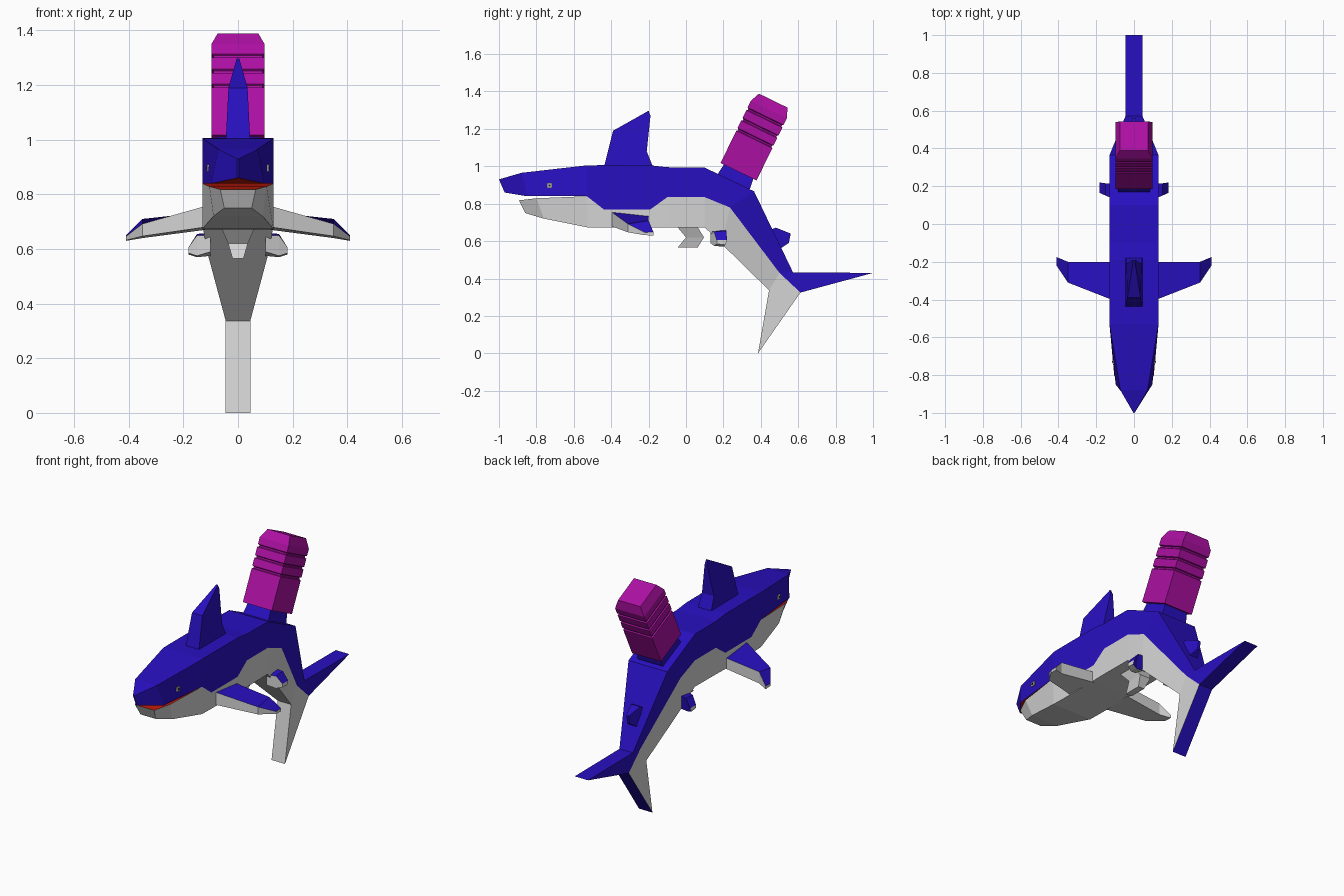
import bpy, bmesh, math
from mathutils import Matrix, Vector

if "Cube" in bpy.data.objects:
    bpy.data.objects.remove(bpy.data.objects["Cube"])


def material(name, rgb):
    m = bpy.data.materials.new(name)
    m.diffuse_color = (*rgb, 1)
    m.use_nodes = True
    m.node_tree.nodes["Principled BSDF"].inputs["Base Color"].default_value = m.diffuse_color
    return m


MATS = [material("blue", (0.021, 0.005, 0.53)),
        material("pale_grey", (0.66, 0.66, 0.66)),
        material("magenta", (0.41, 0.005, 0.36)),
        material("red", (0.5, 0.01, 0.003)),
        material("black", (0.01, 0.01, 0.01))]
BLUE, GREY, MAGENTA, RED, BLACK = range(5)


def loft(name, rings, color, matrix=None, drop=None):
    """Skin a list of equal-sized point rings; color is an index or rule(normal, centre)."""
    bm = bmesh.new()
    vs = [[bm.verts.new(p) for p in r] for r in rings]
    n = len(rings[0])
    for a, b in zip(vs, vs[1:]):
        for i in range(n):
            j = (i + 1) % n
            bm.faces.new((a[i], a[j], b[j], b[i]))
    bm.faces.new(vs[0])
    bm.faces.new(vs[-1])
    bmesh.ops.recalc_face_normals(bm, faces=bm.faces)
    bm.normal_update()
    for f in bm.faces:
        c = f.calc_center_median()
        f.material_index = color(f.normal, c) if callable(color) else color
    if drop:
        gone = [f for f in bm.faces if drop(f.normal, f.calc_center_median())]
        bmesh.ops.delete(bm, geom=gone, context='FACES')
    if matrix:
        bm.transform(matrix)
    me = bpy.data.meshes.new(name)
    bm.to_mesh(me)
    bm.free()
    for m in MATS:
        me.materials.append(m)
    ob = bpy.data.objects.new(name, me)
    bpy.context.collection.objects.link(ob)
    return ob


def section(yt, zt, wt, yb, zb, wb):
    return [(-wt, yt, zt), (wt, yt, zt), (wb, yb, zb), (-wb, yb, zb)]


def slab(name, profile, hw, color):
    """Side profile (y, z) extruded across x; hw is one width or one per point."""
    ws = hw if isinstance(hw, (list, tuple)) else [hw] * len(profile)
    return loft(name, [[(s * w, y, z) for (y, z), w in zip(profile, ws)] for s in (-1, 1)], color)


# colour seam between back and belly: y, z, half width
SEAM = [(-.53, .84, .13), (-.44, .77, .13), (-.19, .77, .13), (-.1, .835, .13),
        (.1, .835, .13), (.235, .78, .128), (.5, .43, .045)]
BACK = [(-.53, 1.005, .13), (-.44, 1.006, .13), (-.19, 1.005, .13), (-.1, .995, .13),
        (.1, .993, .13), (.364, .866, .13), (.572, .433, .045)]
BELLY = [(-.53, .674, .13), (-.44, .672, .13), (-.19, .672, .13), (-.1, .674, .13),
         (.1, .674, .128), (.19, .586, .112), (.444, .337, .045)]

# upper body with snout, red roof of mouth
loft("upper_body",
     [section(-1, .93, .003, -.97, .86, .003), section(-.88, .965, .072, -.85, .84, .097)]
     + [section(*a, *b) for a, b in zip(BACK, SEAM)],
     lambda n, c: RED if n.z < -.5 and c.y < -.5 else BLUE,
     drop=lambda n, c: c.y > -.5 and (n.z < -.4 or c.z < .83 and abs(n.x) < .2 and n.y < 0))

# belly with lower jaw, red mouth floor
loft("lower_body",
     [section(-.893, .818, .065, -.86, .75, .05), section(-.8, .829, .105, -.76, .72, .09)]
     + [section(*a, *b) for a, b in zip(SEAM, BELLY)],
     lambda n, c: RED if n.z > .5 and c.y < -.5 else GREY,
     drop=lambda n, c: c.y > -.5 and n.z > .4)

# tail lobes
slab("tail_upper_lobe", [(.572, .433), (1, .43), (.612, .325), (.5, .43)], .045, BLUE)
slab("tail_lower_lobe", [(.5, .43), (.612, .325), (.385, 0), (.444, .337)], .045,
     lambda n, c: BLUE if n.y > .3 and n.z < 0 else GREY)

# fins on the back
slab("dorsal_fin", [(-.44, .99), (-.39, 1.19), (-.2, 1.297), (-.19, 1.27), (-.21, 1.08), (-.17, .98)],
     (.045, .035, .005, .008, .04, .045), BLUE)
slab("rear_dorsal_fin", [(.45, .66), (.48, .672), (.56, .64), (.55, .59), (.505, .56), (.48, .57)],
     (.035, .03, .008, .008, .03, .035), BLUE)

# ventral fin, bent like a chevron
loft("ventral_fin", [[(-w, a, z), (w, a, z), (w, b, z), (-w, b, z)] for z, a, b, w in
                     [(.68, -.05, .059, .062), (.62, 0, .096, .036), (.565, -.045, .062, .02)]], GREY)

# paired fins: per ring an x and four (y, z) points
PECTORAL = [(.12, ((-.4, .757), (-.4, .68), (-.2, .67), (-.2, .735))),
            (.35, ((-.31, .692), (-.31, .647), (-.2, .64), (-.2, .71))),
            (.41, ((-.22, .646), (-.22, .632), (-.175, .63), (-.175, .65)))]
PELVIC = [(.1, ((.13, .65), (.13, .59), (.2, .575), (.21, .66))),
          (.15, ((.15, .65), (.15, .575), (.2, .57), (.215, .655))),
          (.182, ((.165, .605), (.165, .585), (.21, .58), (.22, .605)))]
for s, side in ((1, "right"), (-1, "left")):
    loft("pectoral_fin_" + side, [[(s * x, y, z) for y, z in r] for x, r in PECTORAL],
         lambda n, c: BLUE if n.z > .2 else GREY)
    loft("pelvic_fin_" + side, [[(s * x, y, z) for y, z in r] for x, r in PELVIC],
         lambda n, c: BLUE if n.z > .3 or n.y > .5 else GREY)
    # eye: pale plate with dark pupil, lying on the slanted cheek
    for nm, r, t, col in (("eye_", .013, .004, GREY), ("pupil_", .005, .006, BLACK)):
        m = Matrix.Translation((s * .1095, -.73, .897)) @ Matrix.Rotation(s * -.12, 4, 'Z')
        loft(nm + side, [[(s * x, r * a, r * b) for a, b in ((-1, -1), (1, -1), (1, 1), (-1, 1))]
                         for x in (-.002, t)], col, m)


# handle, leaning backwards
def square(t, inset, hx=.097, hy=.107):
    a, b = hx - inset, hy - inset
    return [(-a, -b, t), (a, -b, t), (a, b, t), (-a, b, t)]


LEAN = Matrix.Translation((0, .281, .971)) @ Matrix.Rotation(math.radians(-26), 4, 'X')
loft("handle_neck", [square(-.13, .013), square(-.05, .013), square(.002, .02)], BLUE, LEAN)
rings = [square(0, 0)]
for t in (.2, .26, .322):
    rings += [square(t - .008, 0), square(t - .004, .007), square(t + .004, .007), square(t + .008, 0)]
rings += [square(.37, 0), square(.423, .022)]
loft("handle_grip", rings, MAGENTA, LEAN)
